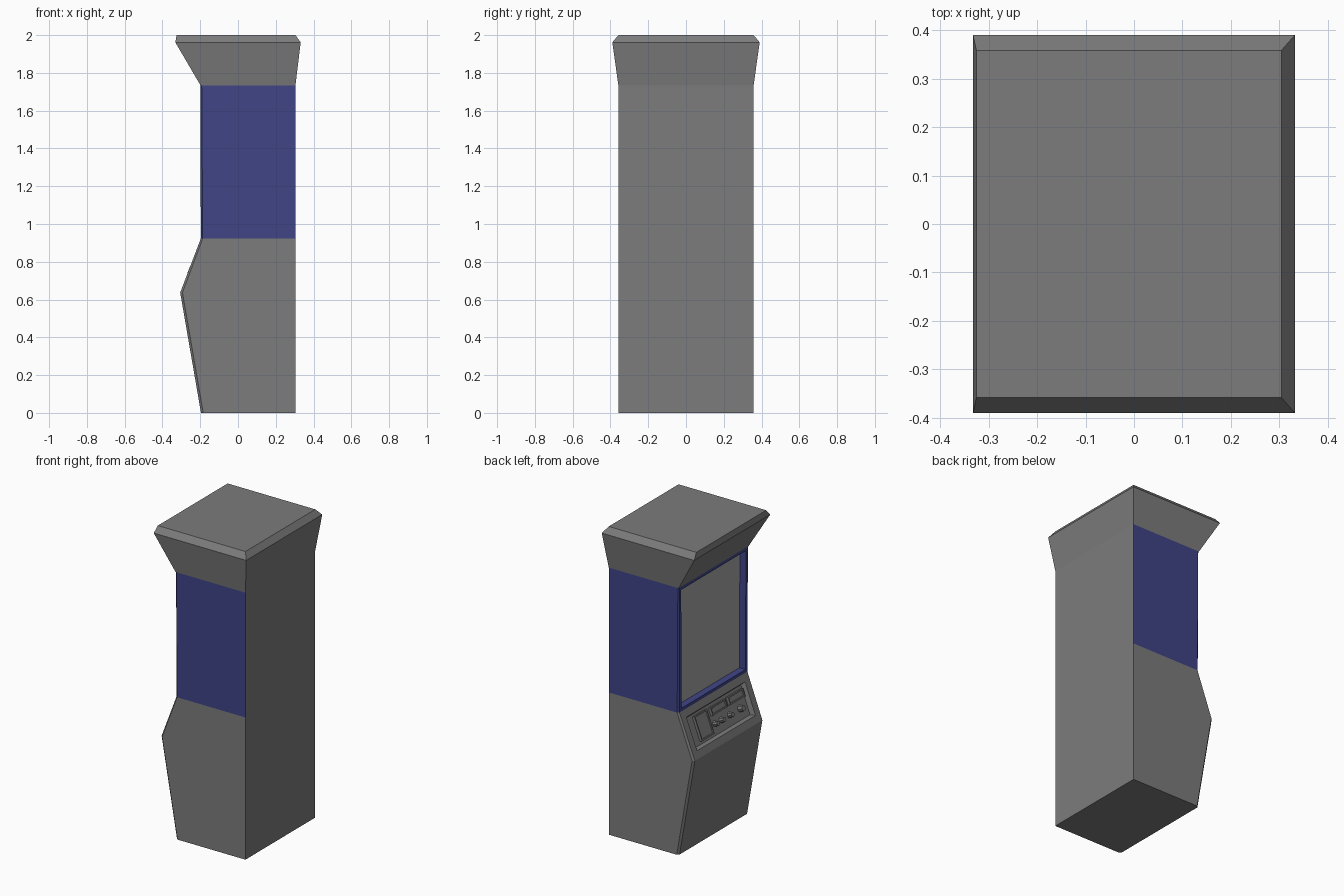
import bpy, bmesh
from mathutils import Matrix, Vector

if "Cube" in bpy.data.objects:
    bpy.data.objects.remove(bpy.data.objects["Cube"])


def material(name, rgb):
    m = bpy.data.materials.new(name)
    m.diffuse_color = (*rgb, 1)
    m.use_nodes = True
    m.node_tree.nodes["Principled BSDF"].inputs["Base Color"].default_value = m.diffuse_color
    return m


GREY = material("cabinet grey", (0.2, 0.2, 0.2))
BLUE = material("panel blue", (0.05, 0.058, 0.235))
SCREEN = material("screen light grey", (0.38, 0.38, 0.38))


def finish(bm, name):
    me = bpy.data.meshes.new(name)
    bm.to_mesh(me)
    bm.free()
    for m in (GREY, BLUE, SCREEN):
        me.materials.append(m)
    ob = bpy.data.objects.new(name, me)
    bpy.context.collection.objects.link(ob)
    return ob


def loft(rings):
    """Stack closed rings of points and cap both ends."""
    bm = bmesh.new()
    vs = [[bm.verts.new(p) for p in r] for r in rings]
    n = len(vs[0])
    for a, b in zip(vs, vs[1:]):
        for i in range(n):
            j = (i + 1) % n
            bm.faces.new((a[i], a[j], b[j], b[i]))
    bm.faces.new(vs[0][::-1])
    bm.faces.new(vs[-1])
    bmesh.ops.recalc_face_normals(bm, faces=bm.faces[:])
    return bm


def inset(bm, face, thickness, depth=0.0):
    bmesh.ops.inset_region(bm, faces=[face], thickness=thickness,
                           depth=depth, use_even_offset=True)


# Cabinet body: bent front with narrow chamfers on its side edges
W, BACK = 0.358, 0.304
levels = [(-0.196, 0, 0.012), (-0.306, 0.637, 0.012), (-0.197, 0.923, 0.01), (-0.198, 1.733, 0.006)]


def body_ring(x, z, ch):
    return [(x, -W + ch, z), (x + ch, -W, z), (BACK, -W, z),
            (BACK, W, z), (x + ch, W, z), (x, W - ch, z)]


body = loft([body_ring(*l) for l in levels])
# Blue sides and screen surround, grey back
for f in body.faces:
    if 0.93 < f.calc_center_median().z < 1.7 and f.normal.x < 0.9:
        f.material_index = 1
front = [f for f in body.faces if f.normal.x < -0.9 and abs(f.calc_center_median().y) < 0.01]
front.sort(key=lambda f: f.calc_center_median().z)
slope, screen = front[1], front[2]

# Recessed screen inside the blue frame
inset(body, screen, 0.02)
inset(body, screen, 0.002, -0.042)
screen.material_index = 2

# Recessed control tray on the sloping panel
inset(body, slope, 0.047)
inset(body, slope, 0.012, -0.028)
finish(body, "cabinet_body")

# Flared head with chamfered top
head = [(-0.198, BACK, W, 1.733), (-0.332, 0.332, 0.39, 1.962), (-0.325, 0.304, W, 2.0)]
finish(loft([[(a, -w, z), (b, -w, z), (b, w, z), (a, w, z)] for a, b, w, z in head]),
       "cabinet_head")

# Local frame of the sloping panel: u across, t up the slope, n outward
lo, hi = levels[1], levels[2]
T = Vector((hi[0] - lo[0], 0, hi[1] - lo[1])).normalized()
U = Vector((0, -1, 0))
N = U.cross(T)
FRAME = Matrix.Translation((lo[0], W, lo[1])) @ Matrix((U, T, N)).transposed().to_4x4()
FLOOR = -0.029


def plate(name, u, t, w, h, high):
    """Raised plate with a sunken middle."""
    a, b, c, d = u - w / 2, u + w / 2, t - h / 2, t + h / 2
    bm = loft([[(a, c, z), (b, c, z), (b, d, z), (a, d, z)] for z in (FLOOR, FLOOR + high)])
    top = max(bm.faces, key=lambda f: f.calc_center_median().z)
    inset(bm, top, 0.008)
    inset(bm, top, 0.002, -0.006)
    finish(bm, name).matrix_world = FRAME


def button(name, u, t, r, high):
    bm = bmesh.new()
    bmesh.ops.create_cone(bm, cap_ends=True, segments=8, radius1=r, radius2=r * 0.8, depth=high,
                          matrix=Matrix.Translation((u, t, FLOOR + high / 2)))
    finish(bm, name).matrix_world = FRAME


# Controls
plate("card_plate", 0.205, 0.155, 0.13, 0.155, 0.018)
plate("left_slot", 0.38, 0.203, 0.155, 0.05, 0.018)
plate("right_slot", 0.56, 0.203, 0.155, 0.05, 0.018)
for i, u in enumerate((0.315, 0.38, 0.465)):
    button(f"button_{i + 1}", u, 0.125, 0.019, 0.03)
button("knob", 0.575, 0.125, 0.023, 0.03)
